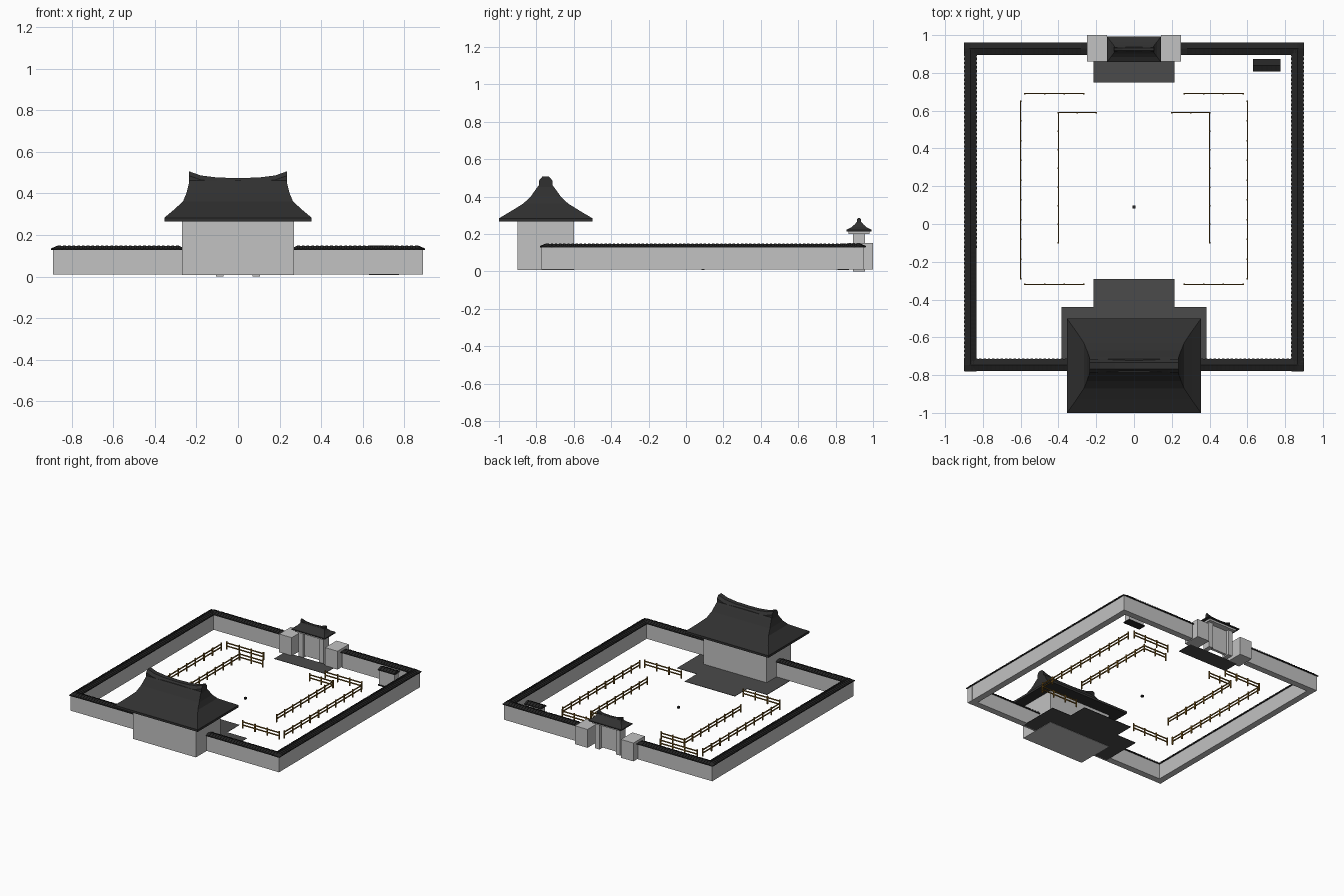
import bpy, bmesh, math
from mathutils import Matrix, Vector

cube = bpy.data.objects.get("Cube")
if cube:
    bpy.data.objects.remove(cube, do_unlink=True)


def material(name, r, g, b):
    m = bpy.data.materials.new(name)
    m.use_nodes = True
    m.diffuse_color = (r, g, b, 1)
    m.node_tree.nodes["Principled BSDF"].inputs["Base Color"].default_value = (r, g, b, 1)
    return m


PLASTER = material("pale_plaster", .54, .54, .54)
ROOF = material("charcoal_roof", .03, .03, .03)
TILE = material("black_tile", .018, .018, .018)
PAVING = material("grey_paving", .07, .07, .07)
WOOD = material("brown_wood", .2, .1, .012)


def finish(bm, name, mat, matrix=Matrix()):
    bmesh.ops.transform(bm, matrix=matrix, verts=bm.verts)
    bmesh.ops.recalc_face_normals(bm, faces=bm.faces)
    me = bpy.data.meshes.new(name)
    bm.to_mesh(me)
    bm.free()
    me.materials.append(mat)
    ob = bpy.data.objects.new(name, me)
    bpy.context.collection.objects.link(ob)
    return ob


def add_box(bm, x0, x1, y0, y1, z0, z1):
    m = Matrix.Translation(((x0 + x1) / 2, (y0 + y1) / 2, (z0 + z1) / 2))
    m = m @ Matrix.Diagonal((x1 - x0, y1 - y0, z1 - z0, 1))
    bmesh.ops.create_cube(bm, size=1, matrix=m)


def box(name, mat, *bounds):
    bm = bmesh.new()
    add_box(bm, *bounds)
    return finish(bm, name, mat)


def loft(bm, rings):
    """Skin a list of equally long point rings and cap both ends."""
    loops = [[bm.verts.new(p) for p in ring] for ring in rings]
    n = len(loops[0])
    for a, b in zip(loops, loops[1:]):
        for i in range(n):
            bm.faces.new((a[i], a[(i + 1) % n], b[(i + 1) % n], b[i]))
    bm.faces.new(loops[0][::-1])
    bm.faces.new(loops[-1])


def hip_roof(name, cy, levels, ridge, half, drop):
    """Curved hip roof from (half x, half y, z) levels with an upturned ridge."""
    bm = bmesh.new()
    loft(bm, [[(sx * hx, cy + sy * hy, z) for sx, sy in ((-1, -1), (1, -1), (1, 1), (-1, 1))]
              for hx, hy, z in levels])
    rings = []
    base = levels[-1][2] - drop
    for x, top in [(-x, t) for x, t in ridge[::-1]] + ridge[1:]:
        rings.append([(x, cy - half, base), (x, cy - half, top - half * .6),
                      (x, cy - half * .5, top), (x, cy + half * .5, top),
                      (x, cy + half, top - half * .6), (x, cy + half, base)])
    loft(bm, rings)
    finish(bm, name, ROOF)


# Main hall
box("hall_body", PLASTER, -.27, .27, -.9, -.6, .008, .272)
hip_roof("hall_roof", -.75,
         [(.355, .25, .266), (.355, .25, .283), (.305, .18, .325), (.265, .12, .362),
          (.249, .08, .4), (.237, .047, .447), (.234, .035, .462)],
         [(0, .474), (.1, .477), (.18, .487), (.236, .507)], .035, .02)

# Paving
box("hall_terrace", PAVING, -.385, .385, -.76, -.44, .01, .013)
box("hall_apron", PAVING, -.215, .215, -.44, -.29, .01, .013)
box("gate_apron", PAVING, -.215, .215, .75, .88, .01, .013)
box("courtyard_marker", TILE, -.008, .008, .083, .099, .008, .022)

# Gatehouse
for side, s in (("right", -1), ("left", 1)):
    box(side + "_gate_block", PLASTER, *sorted((s * .143, s * .25)), .86, 1, .01, .152)
    box(side + "_gate_pillar", PLASTER, *sorted((s * .07, s * .107)), .893, .957, 0, .205)
box("gate_doors", PLASTER, -.075, .075, .915, .935, .01, .205)
box("gate_lintel", PLASTER, -.12, .12, .87, .98, .2, .217)
hip_roof("gate_roof", .925,
         [(.142, .067, .214), (.142, .067, .222), (.122, .04, .236), (.108, .022, .252),
          (.102, .012, .264)],
         [(0, .268), (.06, .271), (.105, .285)], .011, .01)


def wall_run(name, length, cx, cy, angle=0, hip=.03):
    """Straight wall with a ribbed tile coping, built along x and turned."""
    place = Matrix.Translation((cx, cy, 0)) @ Matrix.Rotation(angle, 4, 'Z')
    h = length / 2
    body = bmesh.new()
    add_box(body, -h + .008, h - .008, -.025, .025, .01, .13)
    finish(body, name, PLASTER, place)
    bm = bmesh.new()
    eave, top, w = .127, .146, .0325

    def section(x, peak):
        return [(x, -w, eave), (x, -w, eave + .005), (x, 0, peak), (x, w, eave + .005), (x, w, eave)]
    ends = [section(-h, eave + .007), section(-h + hip, top),
            section(h - hip, top), section(h, eave + .007)]
    loft(bm, ends if hip else ends[1:3])
    # Raised tile ribs
    count = int((length - 2 * hip) / .022)
    step = (length - 2 * hip) / count
    for i in range(count):
        x = -h + hip + (i + .5) * step
        loft(bm, [[(x + d, y, z + u) for y, z in ((-w - .001, eave + .003), (0, top - .002),
                                                 (w + .001, eave + .003))
                   for u in (0,)] + [(x + d, y, z) for y, z in
                                     ((w + .001, eave + .009), (0, top + .004), (-w - .001, eave + .009))]
                  for d in (-step * .28, step * .28)])
    finish(bm, name + "_coping", TILE, place)


# Perimeter wall
for side, s in (("right", -1), ("left", 1)):
    wall_run(side + "_wall", 1.74, s * .866, .09, math.pi / 2)
    wall_run(side + "_front_wall", .65, s * .575, -.746)
    wall_run(side + "_back_wall", .65, s * .575, .928)
wall_run("loose_wall", .145, .703, .84, 0, 0)
box("loose_wall_base", TILE, .63, .775, .809, .871, .008, .016)


def fence(name, a, b):
    """Post and two-rail fence between two ground points."""
    a, b = Vector((*a, 0)), Vector((*b, 0))
    span = b - a
    place = Matrix.Translation(a) @ Matrix.Rotation(math.atan2(span.y, span.x), 4, 'Z')
    bm = bmesh.new()
    n = max(2, round(span.length / .105))
    for i in range(n + 1):
        x = span.length * i / n
        add_box(bm, x - .004, x + .004, -.004, .004, .01, .072)
    for z in (.032, .056):
        add_box(bm, 0, span.length, -.003, .003, z, z + .008)
    finish(bm, name, WOOD, place)


# Courtyard fences, mirrored left and right
for side, s in (("right", -1), ("left", 1)):
    fence(side + "_outer_fence", (s * .6, -.29), (s * .6, .65))
    fence(side + "_outer_back_fence", (s * .265, .69), (s * .578, .69))
    fence(side + "_outer_front_fence", (s * .265, -.32), (s * .578, -.32))
    fence(side + "_inner_fence", (s * .4, -.1), (s * .4, .59))
    fence(side + "_inner_back_fence", (s * .2, .59), (s * .4, .59))
